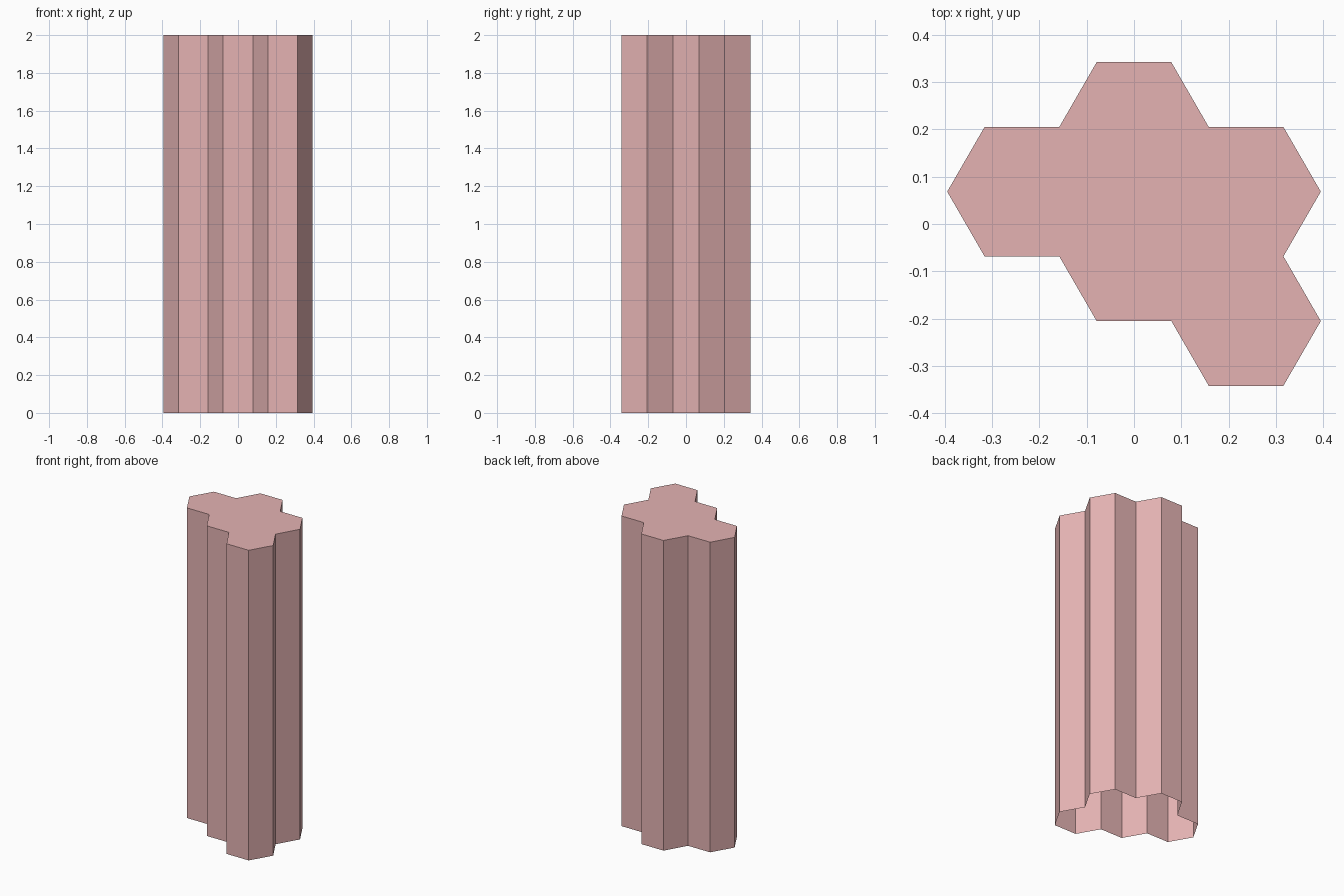
import bpy, bmesh, math

if "Cube" in bpy.data.objects:
    bpy.data.objects.remove(bpy.data.objects["Cube"])

SIDE = 0.158                       # hexagon side length
HALF = SIDE * math.sqrt(3) / 2     # half the hexagon's height
HEIGHT = 2.0
# Hexagon cells on the honeycomb: (column, offset in half-heights)
CELLS = [(0, 1.5), (-1, 0.5), (1, 0.5), (0, -0.5), (1, -1.5)]

bm = bmesh.new()

# Top: five touching hexagons merged into one flat face
for col, row in CELLS:
    cx, cy = col * 1.5 * SIDE, row * HALF
    bm.faces.new([bm.verts.new((cx + SIDE * math.cos(math.radians(60 * k)),
                                cy + SIDE * math.sin(math.radians(60 * k)),
                                HEIGHT)) for k in range(6)])
bmesh.ops.remove_doubles(bm, verts=bm.verts[:], dist=1e-4)
bmesh.ops.dissolve_faces(bm, faces=bm.faces[:])

# Walls: outline dropped to the ground, underside left open
rim = [e for e in bm.edges if e.is_boundary]
walls = bmesh.ops.extrude_edge_only(bm, edges=rim)["geom"]
for v in walls:
    if isinstance(v, bmesh.types.BMVert):
        v.co.z = 0
bmesh.ops.recalc_face_normals(bm, faces=bm.faces[:])

mesh = bpy.data.meshes.new("hexagonal_column")
bm.to_mesh(mesh)
bm.free()
column = bpy.data.objects.new("hexagonal_column", mesh)
bpy.context.collection.objects.link(column)

# Dusty pink colour
mat = bpy.data.materials.new("dusty_pink")
mat.diffuse_color = (0.78, 0.45, 0.45, 1)
mat.use_nodes = True
mat.node_tree.nodes["Principled BSDF"].inputs["Base Color"].default_value = mat.diffuse_color
mesh.materials.append(mat)
